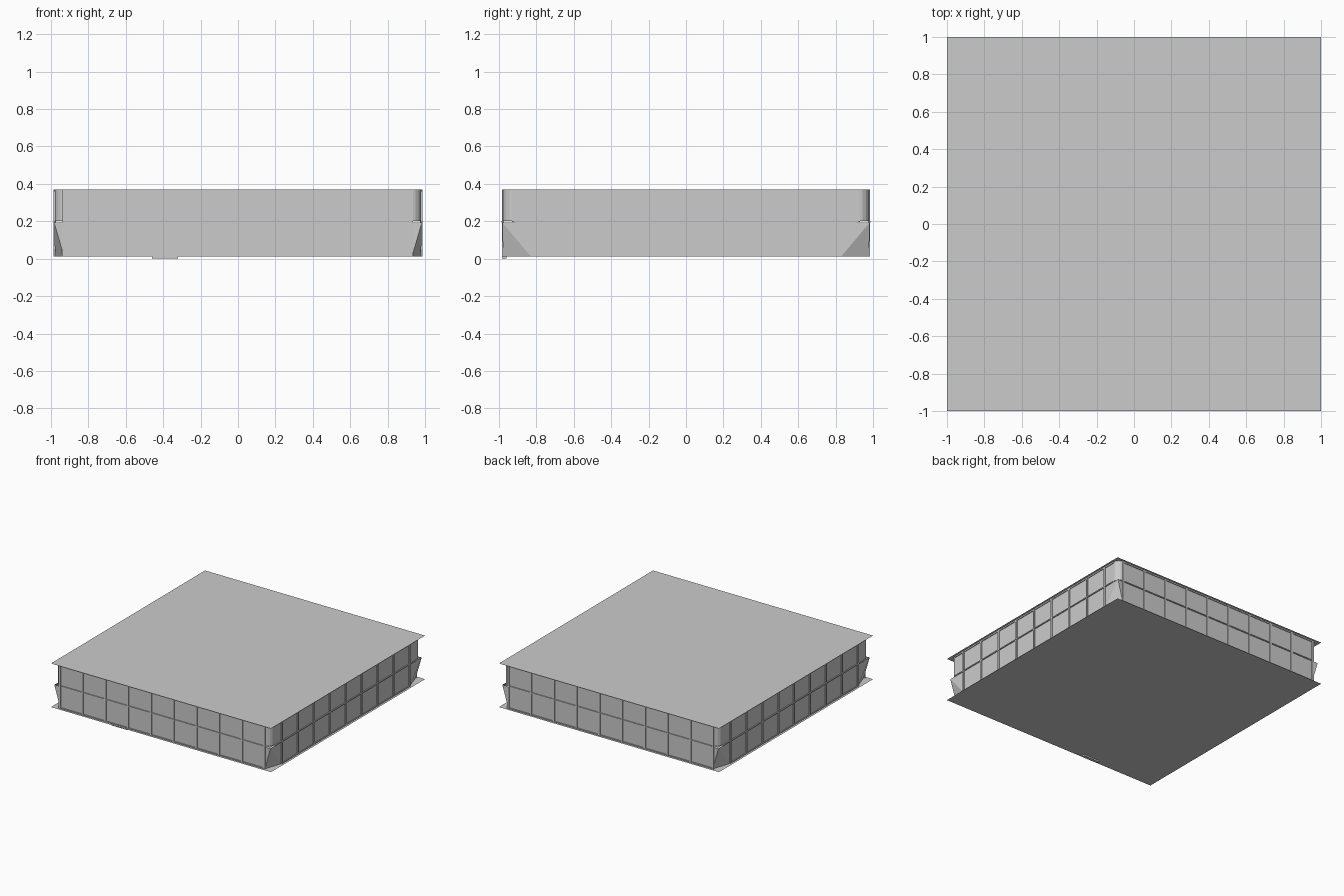
import bpy

if "Cube" in bpy.data.objects:
    bpy.data.objects.remove(bpy.data.objects["Cube"])

W = 0.978            # wall plane
Z0, ZM, Z1 = 0.012, 0.197, 0.37
STEP = 0.2067


def mesh(name, verts, faces):
    me = bpy.data.meshes.new(name)
    me.from_pydata(verts, [], faces)
    ob = bpy.data.objects.new(name, me)
    bpy.context.collection.objects.link(ob)
    return ob


def plane(name, hx, hy, z, cx=0, cy=0, up=True):
    v = [(cx - hx, cy - hy, z), (cx + hx, cy - hy, z),
         (cx + hx, cy + hy, z), (cx - hx, cy + hy, z)]
    return mesh(name, v, [(0, 1, 2, 3) if up else (3, 2, 1, 0)])


def box(name, x0, x1, y0, y1, z0, z1):
    v = [(x, y, z) for z in (z0, z1) for x, y in
         ((x0, y0), (x1, y0), (x1, y1), (x0, y1))]
    f = [(3, 2, 1, 0), (4, 5, 6, 7), (0, 1, 5, 4),
         (1, 2, 6, 5), (2, 3, 7, 6), (3, 0, 4, 7)]
    return mesh(name, v, f)


def side_box(name, axis, s, a0, a1, z0, z1, d0, d1):
    """Box on one facade: a runs along the wall, d is distance from centre."""
    lo, hi = sorted((s * d0, s * d1))
    if axis == 'x':
        return box(name, a0, a1, lo, hi, z0, z1)
    return box(name, lo, hi, a0, a1, z0, z1)


# paper-thin roof, floor and middle floor
plane("roof", 1, 1, Z1)
plane("floor_underside", 1, 1, Z0, up=False)
plane("middle_floor", W - 0.005, W - 0.005, ZM)

# facades: glazing, rails and mullions
for axis, count, half_up, half_low in (('x', 10, 0.935, 0.93), ('y', 9, 0.93, 0.83)):
    for s in (-1, 1):
        side_box("upper_glazing", axis, s, -half_up, half_up, ZM, Z1, W - 0.006, W)
        side_box("lower_glazing", axis, s, -half_low, half_low, Z0, ZM, W - 0.006, W)
        side_box("middle_rail", axis, s, -0.92, 0.92, ZM - 0.004, ZM + 0.004, W, 0.986)
        side_box("top_rail", axis, s, -0.93, 0.93, Z1 - 0.012, Z1 - 0.001, W, 0.984)
        side_box("bottom_rail", axis, s, -half_low, half_low, Z0 + 0.001, Z0 + 0.008, W, 0.984)
        for i in range(count):
            a = (i - (count - 1) / 2) * STEP - 0.003
            side_box("mullion", axis, s, a - 0.008, a + 0.008, Z0 + 0.001, Z1 - 0.001, W, 0.985)

# corner panels: rounded above, folded chamfer below
for sx in (-1, 1):
    for sy in (-1, 1):
        flip = sx * sy > 0
        arc = [(0.935, W), (0.948, 0.974), (0.964, 0.962), (0.975, 0.945), (W, 0.93)]
        v = [(sx * x, sy * y, z) for z in (ZM + 0.005, Z1) for x, y in arc]
        n = len(arc)
        f = [(i, i + 1, n + i + 1, n + i) for i in range(n - 1)]
        if flip:
            f = [q[::-1] for q in f]
        mesh("upper_corner_glass", v, f)

        zt = ZM - 0.004
        v = [(0.93, W, Z0), (0.93, W, zt), (0.982, 0.982, zt), (W, 0.83, Z0), (W, 0.83, zt)]
        f = [(0, 2, 1), (0, 3, 2), (2, 3, 4)]
        if flip:
            f = [q[::-1] for q in f]
        mesh("lower_corner_glass", [(sx * x, sy * y, z) for x, y, z in v], f)

# entrance sill under the front
box("entrance_sill", -0.46, -0.32, -0.985, -0.96, 0.0, Z0)
